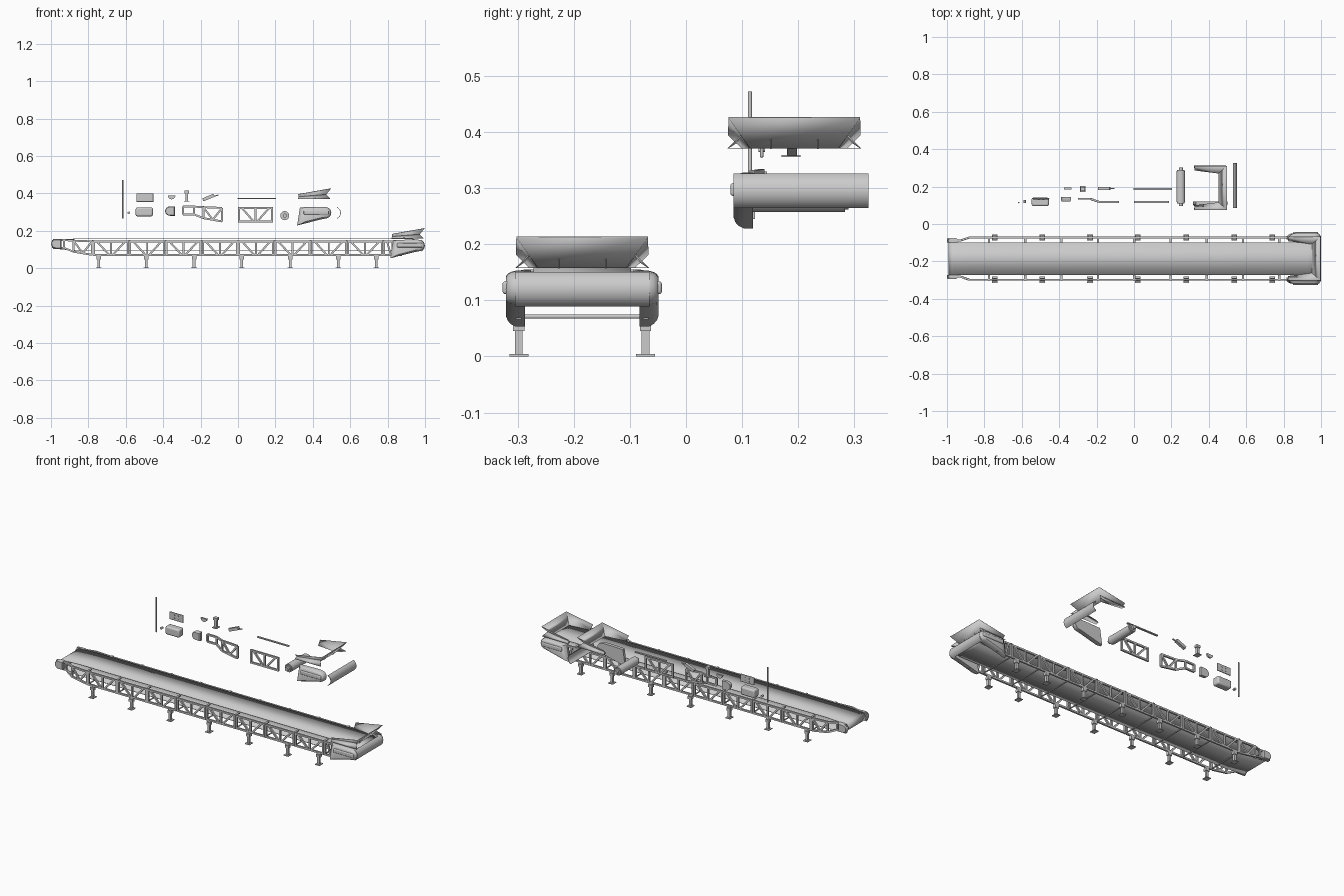
import bpy, bmesh, math
from mathutils import Vector

if "Cube" in bpy.data.objects:
    bpy.data.objects.remove(bpy.data.objects["Cube"])

# A frame is (x, y, z, sign): local y points outwards, sign mirrors it
YC = -0.185
NEAR, FAR = (0, YC, 0, -1), (0, YC, 0, 1)


def finish(bm, name, bevel=0):
    bmesh.ops.remove_doubles(bm, verts=bm.verts, dist=1e-6)
    bmesh.ops.recalc_face_normals(bm, faces=bm.faces)
    me = bpy.data.meshes.new(name)
    bm.to_mesh(me)
    bm.free()
    o = bpy.data.objects.new(name, me)
    bpy.context.collection.objects.link(o)
    if bevel:
        m = o.modifiers.new("bevel", 'BEVEL')
        m.width, m.segments = bevel, 3
    bpy.context.view_layer.objects.active = o
    for x in bpy.context.selected_objects:
        x.select_set(False)
    o.select_set(True)
    bpy.ops.object.shade_smooth_by_angle(angle=math.radians(35))
    return o


def W(f, p):
    return Vector((f[0] + p[0], f[1] + f[3] * p[1], f[2] + p[2]))


def loft(bm, rings):
    vs = [[bm.verts.new(p) for p in r] for r in rings]
    n = len(vs[0])
    for a, b in zip(vs, vs[1:]):
        for i in range(n):
            bm.faces.new((a[i], a[(i + 1) % n], b[(i + 1) % n], b[i]))
    bm.faces.new(vs[0])
    bm.faces.new(vs[-1])


def rod(bm, a, b, r, n=4):
    # bar between two points; four sides gives a square tube of half-width r
    a, b = Vector(a), Vector(b)
    d = (b - a).normalized()
    u = d.cross(Vector((0, 1, 0)))
    if u.length < 0.1:
        u = Vector((1, 0, 0))
    u.normalize()
    v = d.cross(u)
    k = r * (math.sqrt(2) if n == 4 else 1)
    ang = [2 * math.pi * (i + 0.5) / n for i in range(n)]
    loft(bm, [[c + (u * math.cos(t) + v * math.sin(t)) * k for t in ang] for c in (a, b)])


def box(bm, f, x0, x1, y0, y1, z0, z1):
    loft(bm, [[W(f, (x, y, z)) for x, y in ((x0, y0), (x1, y0), (x1, y1), (x0, y1))] for z in (z0, z1)])


def prism(bm, f, prof, steps):
    # xz profile swept along y; steps are (y, scale about the centre)
    cx = sum(p[0] for p in prof) / len(prof)
    cz = sum(p[1] for p in prof) / len(prof)
    loft(bm, [[W(f, (cx + (x - cx) * s, y, cz + (z - cz) * s)) for x, z in prof] for y, s in steps])


def truss(f, x0, name, L=0.19):
    bm = bmesh.new()
    y, t, b, r = 0.113, 0.143, 0.071, 0.005
    m = x0 + L / 2
    for p, q in (((x0, t), (x0 + L, t)), ((x0, b), (x0 + L, b)), ((x0 + r, b), (x0 + r, t)),
                 ((x0 + L - r, b), (x0 + L - r, t)), ((m, b), (m, t)),
                 ((m - 0.01, b), (x0 + 0.02, t)), ((m + 0.01, b), (x0 + L - 0.02, t))):
        rod(bm, W(f, (p[0], y, p[1])), W(f, (q[0], y, q[1])), r)
    finish(bm, name)


def tail_truss(f, name):
    bm = bmesh.new()
    top = [(-0.78, 0.113, 0.143), (-0.88, 0.113, 0.147), (-0.93, 0.096, 0.15), (-0.99, 0.096, 0.15)]
    bot = [(-0.78, 0.113, 0.071), (-0.88, 0.113, 0.088), (-0.93, 0.096, 0.108), (-0.99, 0.096, 0.108)]
    links = list(zip(top, top[1:])) + list(zip(bot, bot[1:])) + list(zip(top, bot))
    links += [(top[0], (-0.83, 0.113, 0.08)), (top[1], (-0.83, 0.113, 0.08))]
    for a, b in links:
        rod(bm, W(f, a), W(f, b), 0.005)
    finish(bm, name)


def tail_cap(f, name):
    prof = [(-0.945, 0.105), (-0.945, 0.155)]
    prof += [(-0.973 + 0.026 * math.cos(t), 0.13 + 0.025 * math.sin(t))
             for t in [math.pi * (0.5 + i / 8) for i in range(9)]]
    bm = bmesh.new()
    prism(bm, f, prof, ((0.087, 1), (0.104, 1), (0.11, 0.85)))
    finish(bm, name)


def head_cover(f, name):
    prof = [(0.94, 0.085), (0.815, 0.053), (0.83, 0.15), (0.93, 0.153)]
    prof += [(0.965 + 0.033 * math.cos(t), 0.121 + 0.031 * math.sin(t))
             for t in [math.pi * (0.5 - i / 8) for i in range(9)]]
    bm = bmesh.new()
    prism(bm, f, prof, ((0.102, 1), (0.118, 1), (0.127, 0.93), (0.133, 0.83), (0.136, 0.7)))
    finish(bm, name)
    bm = bmesh.new()
    box(bm, f, 0.85, 0.985, 0.125, 0.142, 0.111, 0.134)
    finish(bm, name + "_boss", 0.005)


def head_guard(f, name):
    # curved shield around the end of the belt
    bm = bmesh.new()
    pts = [(0.965 + r * math.cos(t), 0.12 + r * math.sin(t)) for r, s in ((0.034, 1), (0.031, -1))
           for t in [s * math.radians(-65 + 13 * i) for i in range(11)]]
    prism(bm, f, pts, ((-0.12, 1), (0.12, 1)))
    finish(bm, name)


def hopper(f, name):
    # three-sided flared chute with lower side skirts, open towards the belt
    bm = bmesh.new()

    def strip(a, b):
        va, vb = ([bm.verts.new(W(f, p)) for p in q] for q in (a, b))
        for i in range(len(a) - 1):
            bm.faces.new((va[i], va[i + 1], vb[i + 1], vb[i]))
    low = [(0.825, -0.094, 0.158), (0.952, -0.078, 0.158), (0.952, 0.078, 0.158), (0.825, 0.094, 0.158)]
    top = [(0.822, -0.117, 0.182), (0.997, -0.117, 0.213), (0.997, 0.117, 0.213), (0.822, 0.117, 0.182)]
    strip(low, top)
    for s in (-1, 1):
        ridge = [(0.824, s * 0.104, 0.168), (0.971, s * 0.094, 0.181)]
        hem = [(0.82, s * 0.118, 0.158), (0.993, s * 0.118, 0.158)]
        strip(ridge, hem)
        strip(hem, [(0.825, s * 0.094, 0.158), (0.952, s * 0.078, 0.158)])
    o = finish(bm, name)
    m = o.modifiers.new("thickness", 'SOLIDIFY')
    m.thickness, m.offset = 0.0025, 0
    bm = bmesh.new()
    for y in (-0.042, 0.042):
        rod(bm, W(f, (0.955, y, 0.158)), W(f, (0.969, y, 0.173)), 0.0015)
    finish(bm, name + "_ribs")


def drum(x, y, z, name, r=0.024, h=0.083, e=0.103):
    bm = bmesh.new()
    rod(bm, (x, y - h, z), (x, y + h, z), r, 32)
    rod(bm, (x, y - e, z), (x, y + e, z), r * 0.45, 20)
    for s in (-1, 1):
        rod(bm, (x, y + s * h, z), (x, y + s * (h + 0.007), z), r * 0.8, 24)
    finish(bm, name)


def leg(f, x, y, name):
    bm = bmesh.new()
    box(bm, f, x - 0.015, x + 0.015, y - 0.017, y + 0.017, 0, 0.004)
    box(bm, f, x - 0.007, x + 0.007, y - 0.007, y + 0.007, 0.004, 0.045)
    box(bm, f, x - 0.012, x + 0.012, y - 0.01, y + 0.01, 0.045, 0.06)
    finish(bm, name)


def bracket(f, x, y, z, name, r=0.02):
    bm = bmesh.new()
    prof = [(x + r * math.cos(t), z - r * math.sin(t)) for t in [math.pi * i / 12 for i in range(13)]]
    prism(bm, f, prof, ((y - 0.005, 1), (y + 0.005, 1)))
    finish(bm, name)


# Both sides of the conveyor
for f, side in ((NEAR, "near"), (FAR, "far")):
    for i in range(8):
        truss(f, -0.775 + 0.194 * i, side + "_truss", 0.192)
    truss(f, 0.777, side + "_head_truss", 0.1)
    tail_truss(f, side + "_tail_truss")
    tail_cap(f, side + "_tail_cap")
    head_cover(f, side + "_head_cover")
    for x in (-0.745, -0.49, -0.235, 0.02, 0.28, 0.535, 0.74):
        leg(f, x, 0.113, side + "_leg")
        bm = bmesh.new()
        box(bm, f, x - 0.012, x + 0.012, 0.107, 0.119, 0.056, 0.069)
        finish(bm, side + "_leg_mount")
    bm = bmesh.new()
    for i in range(9):
        x = -0.775 + 0.194 * i
        box(bm, f, x - 0.006, x + 0.006, 0.084, 0.119, 0.145, 0.151)
    finish(bm, side + "_belt_brackets")

# Belt loop with its return run, rollers and cross rods
line = [(0.955, 0.15), (0.93, 0.157), (-0.85, 0.157), (-0.965, 0.152)]
line += [(-0.965 + 0.024 * math.cos(t), 0.128 + 0.024 * math.sin(t))
         for t in [math.pi * (0.6 + i / 10) for i in range(9)]]
line += [(-0.965, 0.104), (-0.85, 0.092), (0.957, 0.094)]
line += [(0.957 + 0.027 * math.cos(t), 0.121 + 0.027 * math.sin(t))
         for t in [math.pi * (-0.4 + i / 10) for i in range(9)]]
bm = bmesh.new()
a, b = ([bm.verts.new((x, YC + s * 0.087, z)) for x, z in line] for s in (-1, 1))
for i in range(len(line)):
    j = (i + 1) % len(line)
    bm.faces.new((a[i], a[j], b[j], b[i]))
belt = finish(bm, "belt")
m = belt.modifiers.new("thickness", 'SOLIDIFY')
m.thickness, m.offset = 0.003, 0
drum(0.957, YC, 0.121, "head_drum")
drum(-0.965, YC, 0.128, "tail_drum", 0.021)
bm = bmesh.new()
for i in range(9):
    x = -0.775 + 0.194 * i
    rod(bm, (x, YC - 0.113, 0.071), (x, YC + 0.113, 0.071), 0.0038, 12)
finish(bm, "cross_rods")
head_guard(NEAR, "head_guard")
hopper(FAR, "hopper")

# Loose kit of spare parts laid out behind
truss((0, 0.231, 0.179, -1), 0, "spare_truss", 0.187)
tail_truss((0.695, 0.231, 0.179, -1), "spare_tail_truss")
tail_cap((0.609, 0.231, 0.175, -1), "spare_tail_cap")
head_cover((-0.499, 0.221, 0.175, -1), "spare_head_cover")
head_guard((-0.449, 0.205, 0.175, 1), "spare_head_guard")
hopper((-0.5, 0.193, 0.213, 1), "spare_hopper")
drum(0.25, 0.2, 0.281, "spare_drum")
leg((0, 0, 0.355, 1), -0.275, 0.187, "spare_leg")
bracket((0, 0, 0, 1), -0.355, 0.19, 0.388, "spare_bracket")
K = (0, 0, 0, 1)
for name, dims, bev in (("spare_rail", (-0.003, 0.203, 0.181, 0.192, 0.37, 0.376), 0),
                        ("spare_plate", (-0.543, -0.452, 0.132, 0.138, 0.354, 0.4), 0.003),
                        ("spare_motor_box", (-0.547, -0.455, 0.096, 0.141, 0.277, 0.325), 0.009)):
    bm = bmesh.new()
    box(bm, K, *dims)
    finish(bm, name, bev)
bm = bmesh.new()
rod(bm, (-0.616, 0.114, 0.265), (-0.616, 0.114, 0.472), 0.0038, 12)
finish(bm, "spare_cross_rod")
bm = bmesh.new()
for x in (-0.51, -0.485):
    for z in (0.368, 0.386):
        rod(bm, (x, 0.129, z), (x, 0.141, z), 0.004, 12)
rod(bm, (-0.584, 0.112, 0.296), (-0.584, 0.127, 0.296), 0.007, 6)
finish(bm, "spare_bolts")
bm = bmesh.new()
rod(bm, (-0.188, 0.189, 0.365), (-0.128, 0.189, 0.39), 0.0085)
rod(bm, (-0.15, 0.189, 0.378), (-0.104, 0.189, 0.391), 0.003)
finish(bm, "spare_strut")
